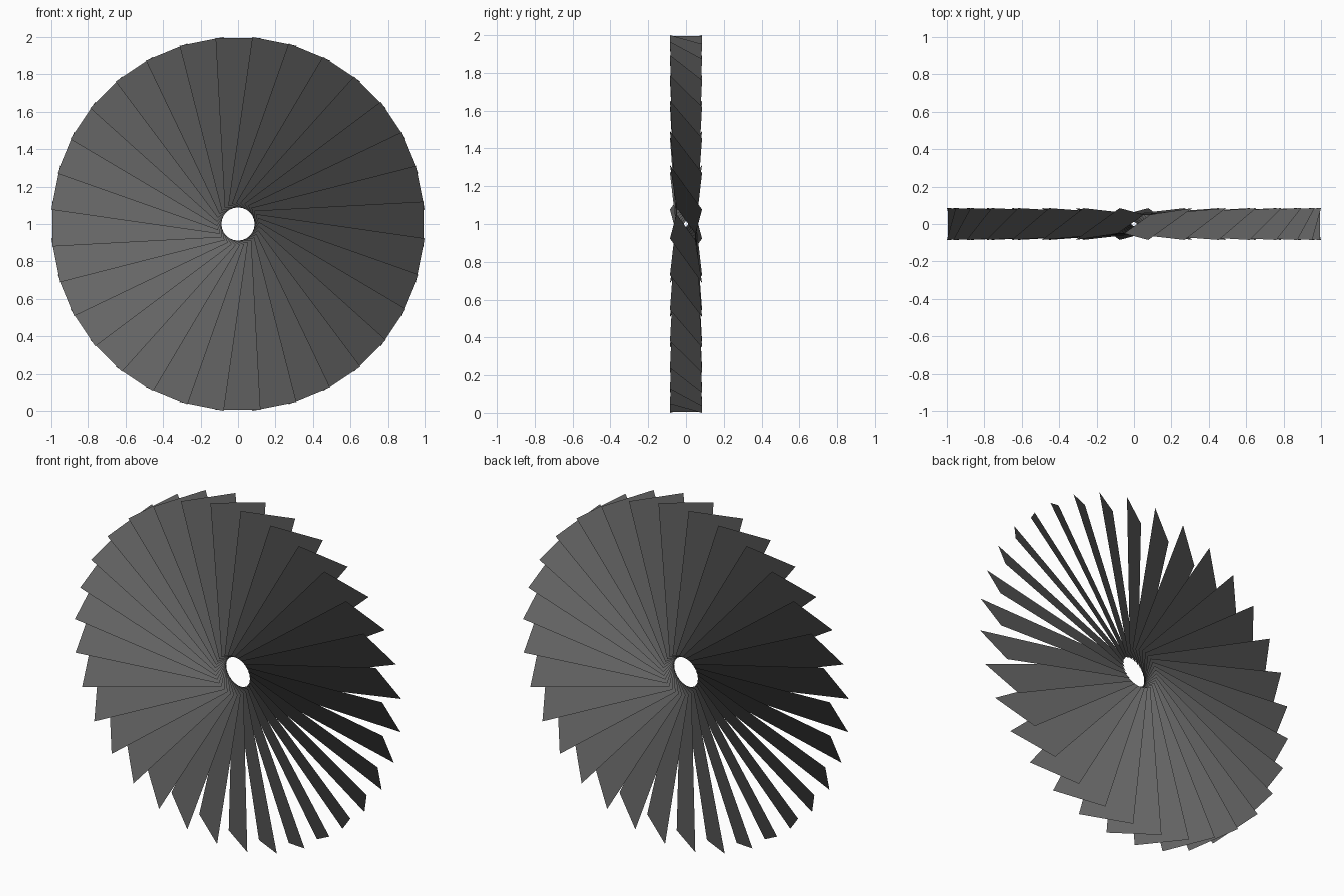
import bpy, math
from mathutils import Matrix

if "Cube" in bpy.data.objects:
    bpy.data.objects.remove(bpy.data.objects["Cube"])

COUNT = 32                # blades around the hub
TILT = math.radians(35.3) # pitch of each blade about its radius
R_IN, R_OUT = 0.088, 0.9957
W_IN, W_OUT = 0.087, 0.147  # half widths at hub and tip

grey = bpy.data.materials.new("dark_grey")
grey.diffuse_color = (0.13, 0.13, 0.13, 1)
grey.use_nodes = True
grey.node_tree.nodes["Principled BSDF"].inputs["Base Color"].default_value = grey.diffuse_color

# One flat tapered blade pointing up, its left edge pitched towards the front
c, s = math.cos(TILT), math.sin(TILT)
corners = [(-W_IN, R_IN), (W_IN, R_IN), (W_OUT, R_OUT), (-W_OUT, R_OUT)]
mesh = bpy.data.meshes.new("blade")
mesh.from_pydata([(w * c, w * s, r) for w, r in corners], [], [(0, 1, 2, 3)])
mesh.materials.append(grey)

# Ring of blades around the open hub
for i in range(COUNT):
    blade = bpy.data.objects.new(f"blade_{i + 1:02d}", mesh)
    blade.matrix_world = Matrix.Translation((0, 0, 1)) @ Matrix.Rotation(2 * math.pi * i / COUNT, 4, 'Y')
    bpy.context.collection.objects.link(blade)
